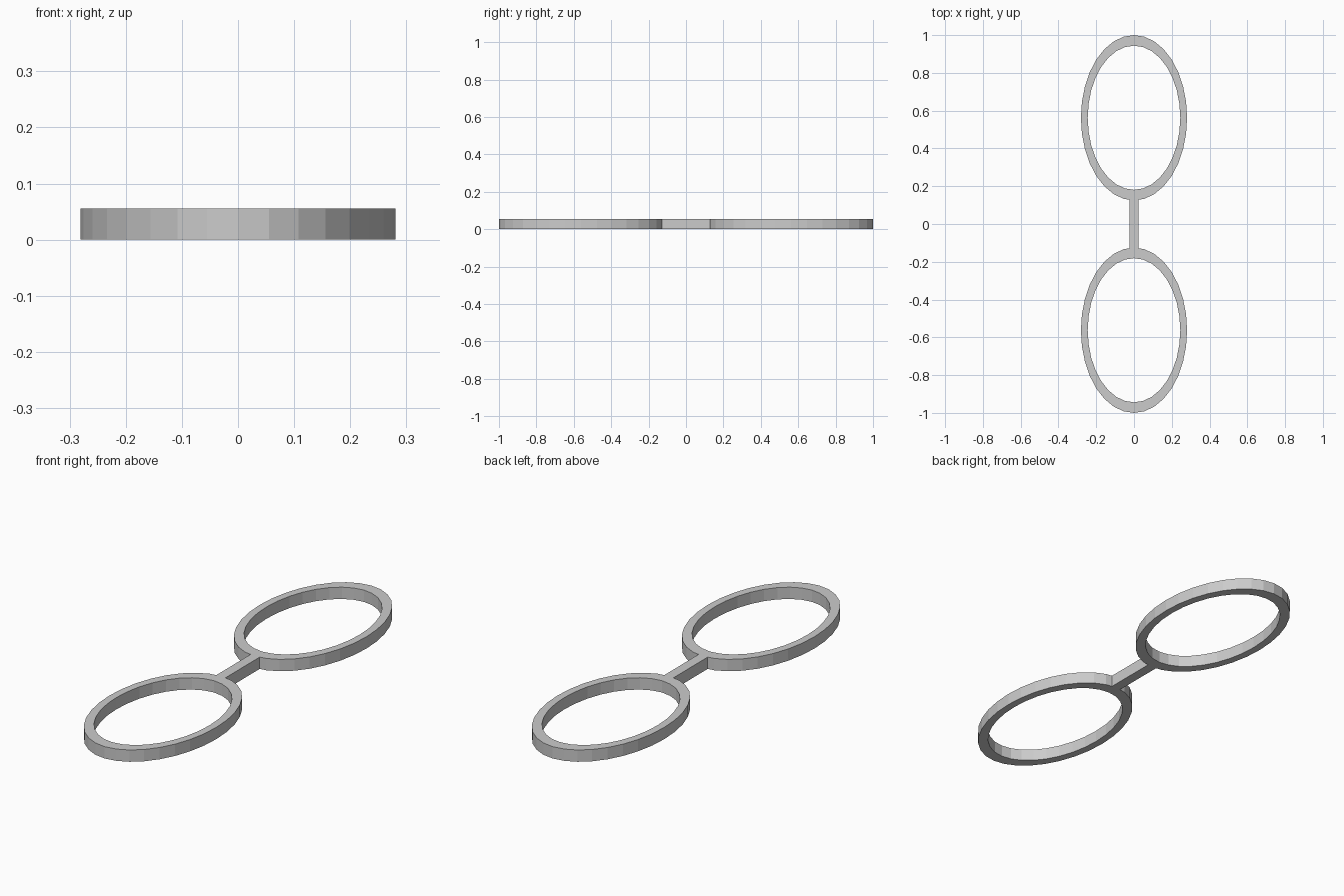
import bpy, bmesh, math

if "Cube" in bpy.data.objects:
    bpy.data.objects.remove(bpy.data.objects["Cube"])

HEIGHT = 0.056            # thickness of the whole frame
SEGMENTS = 32             # sides of each oval
RX, RY = 0.281, 0.4375    # outer radii of an oval
INNER = 0.872             # inner oval relative to the outer one
CENTRE = 1.0 - RY         # distance of each oval from the middle
BAR = 0.024               # half width of the bridge


def finish(name, bm):
    bmesh.ops.recalc_face_normals(bm, faces=bm.faces)
    mesh = bpy.data.meshes.new(name)
    bm.to_mesh(mesh)
    bm.free()
    bpy.context.collection.objects.link(bpy.data.objects.new(name, mesh))


def oval_ring(name, cy):
    bm = bmesh.new()
    # four loops: outer bottom, outer top, inner top, inner bottom
    loops = []
    for scale, z in ((1, 0), (1, HEIGHT), (INNER, HEIGHT), (INNER, 0)):
        angles = [2 * math.pi * i / SEGMENTS for i in range(SEGMENTS)]
        loops.append([bm.verts.new((RX * scale * math.cos(a),
                                    cy + RY * scale * math.sin(a), z)) for a in angles])
    for k in range(4):
        a, b = loops[k], loops[(k + 1) % 4]
        for i in range(SEGMENTS):
            j = (i + 1) % SEGMENTS
            bm.faces.new((a[i], a[j], b[j], b[i]))
    finish(name, bm)


# Two oval rings
oval_ring("back_ring", CENTRE)
oval_ring("front_ring", -CENTRE)

# Bridge whose ends follow the facets of the rings
step = 2 * math.pi / SEGMENTS
tip = CENTRE - RY
shoulder = tip + RY * (1 - math.cos(step)) * BAR / (RX * math.sin(step))
outline = [(BAR, -shoulder), (BAR, shoulder), (0, tip),
           (-BAR, shoulder), (-BAR, -shoulder), (0, -tip)]
bm = bmesh.new()
bottom = [bm.verts.new((x, y, 0)) for x, y in outline]
top = [bm.verts.new((x, y, HEIGHT)) for x, y in outline]
bm.faces.new(bottom[::-1])
bm.faces.new(top)
for i in (0, 3):          # long sides only, the ends meet the ring walls
    bm.faces.new((bottom[i], bottom[i + 1], top[i + 1], top[i]))
finish("bridge", bm)
